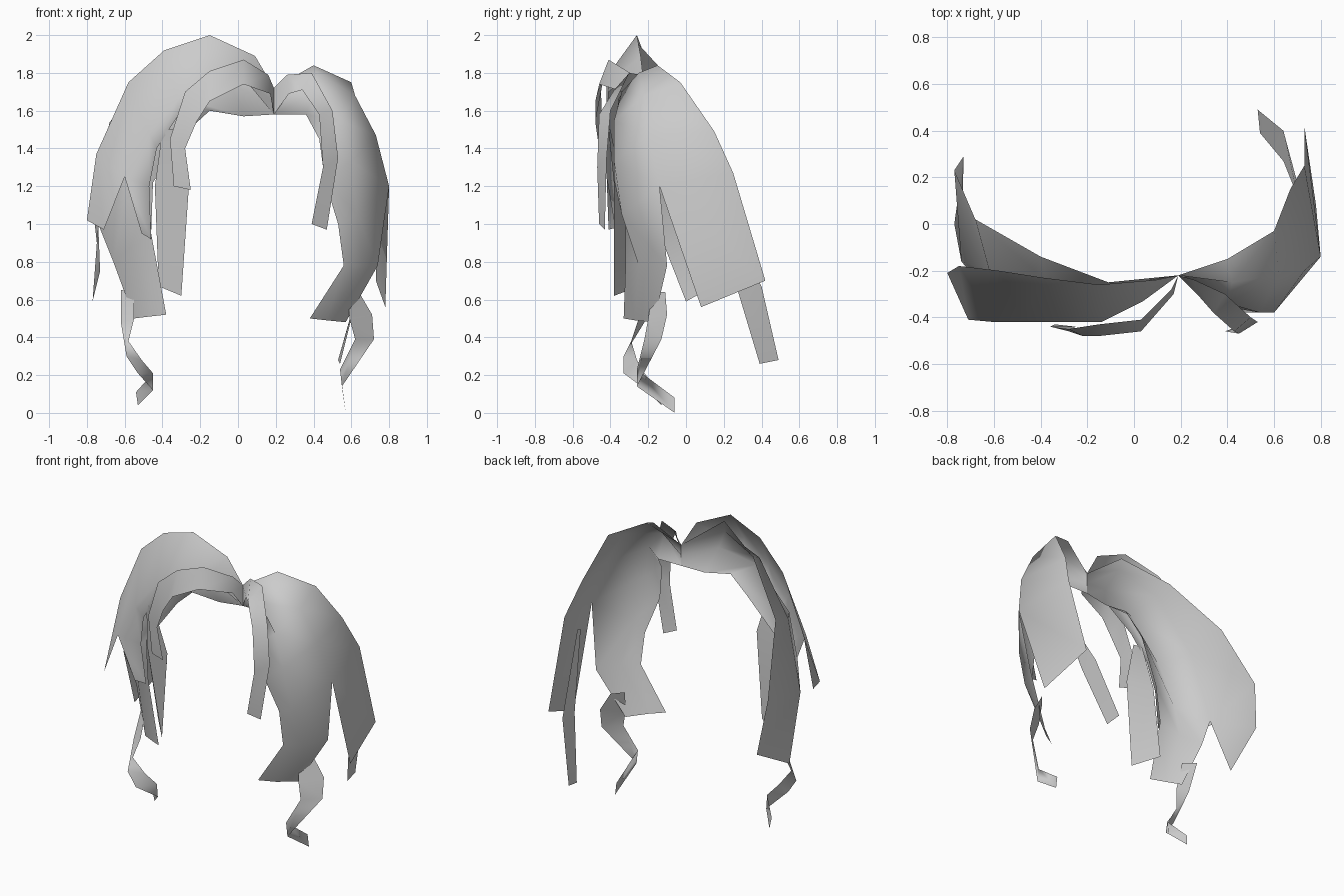
import bpy
import bmesh

# Remove the default cube only
default_cube = bpy.data.objects.get("Cube")
if default_cube:
    bpy.data.objects.remove(default_cube, do_unlink=True)

# Single hair colour
hair_material = bpy.data.materials.new("light_grey_hair")
hair_material.use_nodes = True
hair_colour = (0.6, 0.6, 0.6, 1)
hair_material.diffuse_color = hair_colour
shader = next(node for node in hair_material.node_tree.nodes
              if node.type == "BSDF_PRINCIPLED")
shader.inputs["Base Color"].default_value = hair_colour


def hair_sheet(name, *lobes):
    """Bridge neighbouring guide lines into a thin smooth sheet.
    Each lobe is a list of guide lines; lobes weld along shared points,
    which leaves a slit wherever their guide lines part."""
    bm = bmesh.new()
    for guide_lines in lobes:
        columns = [[bm.verts.new(point) for point in line]
                   for line in guide_lines]
        for first, second in zip(columns, columns[1:]):
            for row in range(len(first) - 1):
                bm.faces.new((first[row], second[row],
                              second[row + 1], first[row + 1]))
    bmesh.ops.remove_doubles(bm, verts=bm.verts, dist=0.0005)
    bmesh.ops.recalc_face_normals(bm, faces=bm.faces)
    for face in bm.faces:
        face.smooth = True
    mesh = bpy.data.meshes.new(name)
    bm.to_mesh(mesh)
    bm.free()
    mesh.materials.append(hair_material)
    sheet_object = bpy.data.objects.new(name, mesh)
    bpy.context.scene.collection.objects.link(sheet_object)


def ribbon(name, first_edge, second_edge):
    """A narrow lock of hair between two edge lines."""
    hair_sheet(name, [first_edge, second_edge])


# The parting, where every large lock begins
part_low = (.19, -.22, 1.58)
part_mid = (.19, -.22, 1.65)
part_top = (.19, -.22, 1.72)

# Left side: one broad sheet, slit into a front lobe and a back lobe
left_inner = [part_low, (.36, -.22, 1.58), (.43, -.36, 1.45),
              (.46, -.38, 1.23), (.53, -.32, 1), (.56, -.32, .78),
              (.38, -.33, .5)]
left_front = [part_mid, (.4, -.34, 1.7), (.54, -.38, 1.55),
              (.6, -.38, 1.33), (.63, -.34, 1.05), (.66, -.25, .78),
              (.47, -.27, .49)]
left_side = [part_top, (.42, -.25, 1.8), (.62, -.22, 1.68),
             (.73, -.2, 1.47), (.8, -.14, 1.2), (.74, -.1, .78),
             (.57, -.17, .48)]
left_slit = left_side[:5] + [(.78, .08, .56)]
left_back = [part_top, (.4, -.15, 1.84), (.6, -.03, 1.75),
             (.67, .15, 1.49), (.73, .25, 1.27), (.73, .42, .7)]
hair_sheet("left_main_lock",
           [left_inner, left_front, left_side],
           [left_slit, left_back])

# Right side: matching broad sheet with a front lobe and a back lobe
right_inner = [part_low, (.03, -.24, 1.57), (-.15, -.26, 1.6),
               (-.27, -.26, 1.49), (-.45, -.33, 1.22),
               (-.46, -.3, .95), (-.38, -.3, .52)]
right_front = [part_mid, (-.03, -.31, 1.73), (-.28, -.36, 1.66),
               (-.51, -.37, 1.4), (-.6, -.33, 1.12),
               (-.57, -.25, .88), (-.47, -.25, .51)]
right_side = [part_top, (-.1, -.27, 1.87), (-.38, -.24, 1.78),
              (-.62, -.2, 1.45), (-.74, -.16, 1), (-.66, -.14, .8),
              (-.55, -.2, .5)]
right_slit = right_side[:5] + [(-.77, 0, .59)]
right_back = [part_top, (-.11, -.25, 1.95), (-.4, -.14, 1.83),
              (-.68, .02, 1.54), (-.77, .23, 1.1), (-.73, .29, .75)]
hair_sheet("right_main_lock",
           [right_inner, right_front, right_side],
           [right_slit, right_back])

# Right side: raised lock lying over the broad sheet
over_ridge = [part_top, (.09, -.24, 1.89), (-.15, -.26, 2),
              (-.39, -.23, 1.92), (-.58, -.2, 1.75),
              (-.75, -.18, 1.37), (-.8, -.21, 1.02)]
over_front = [part_mid, (.04, -.33, 1.81), (-.14, -.42, 1.78),
              (-.32, -.42, 1.66), (-.47, -.42, 1.48),
              (-.6, -.42, 1.25), (-.71, -.41, .97)]
over_slit = over_front[:6] + [(-.51, -.37, .95)]
over_inner = [part_low, (.04, -.33, 1.76), (-.14, -.41, 1.7),
              (-.32, -.41, 1.57), (-.43, -.39, 1.4),
              (-.47, -.36, 1.2), (-.46, -.32, .92)]
hair_sheet("right_over_lock",
           [over_ridge, over_front],
           [over_slit, over_inner])

# Fringe locks framing the forehead
ribbon("right_fringe",
       [part_top, (.16, -.28, 1.79), (.03, -.41, 1.87),
        (-.15, -.43, 1.81), (-.28, -.45, 1.7), (-.36, -.44, 1.45),
        (-.34, -.43, 1.2)],
       [part_low, (.17, -.3, 1.69), (.03, -.46, 1.74),
        (-.15, -.48, 1.65), (-.22, -.48, 1.54), (-.28, -.46, 1.4),
        (-.25, -.44, 1.18)])
ribbon("left_fringe",
       [part_top, (.26, -.24, 1.79), (.39, -.3, 1.8),
        (.5, -.4, 1.6), (.53, -.42, 1.35), (.47, -.43, .97)],
       [part_low, (.27, -.3, 1.69), (.34, -.38, 1.71),
        (.43, -.46, 1.58), (.45, -.47, 1.3), (.39, -.46, 1)])

# Straight lock hanging behind the right fringe
ribbon("right_cheek_lock",
       [(-.4, -.4, 1.5), (-.44, -.34, 1.2), (-.42, -.25, .67)],
       [(-.34, -.41, 1.5), (-.26, -.38, 1.2), (-.3, -.38, .62)])

# Thin lock trailing from the left back
ribbon("left_trailing_lock",
       [(.7, .12, 1.15), (.64, .27, .66), (.54, .39, .26)],
       [(.71, .14, 1.15), (.64, .4, .67), (.53, .49, .28)])

# Curled ends
ribbon("right_curl",
       [(-.62, -.14, .65), (-.62, -.22, .48), (-.59, -.33, .3),
        (-.53, -.33, .21), (-.45, -.21, .12), (-.53, -.13, .04)],
       [(-.55, -.2, .65), (-.55, -.25, .5), (-.58, -.29, .38),
        (-.51, -.26, .28), (-.45, -.22, .21), (-.54, -.14, .11)])
ribbon("left_curl",
       [(.58, -.18, .64), (.59, -.2, .5), (.62, -.22, .39),
        (.54, -.26, .23), (.56, -.06, .08)],
       [(.64, -.11, .64), (.71, -.1, .52), (.72, -.13, .39),
        (.55, -.26, .14), (.57, -.06, 0)])
